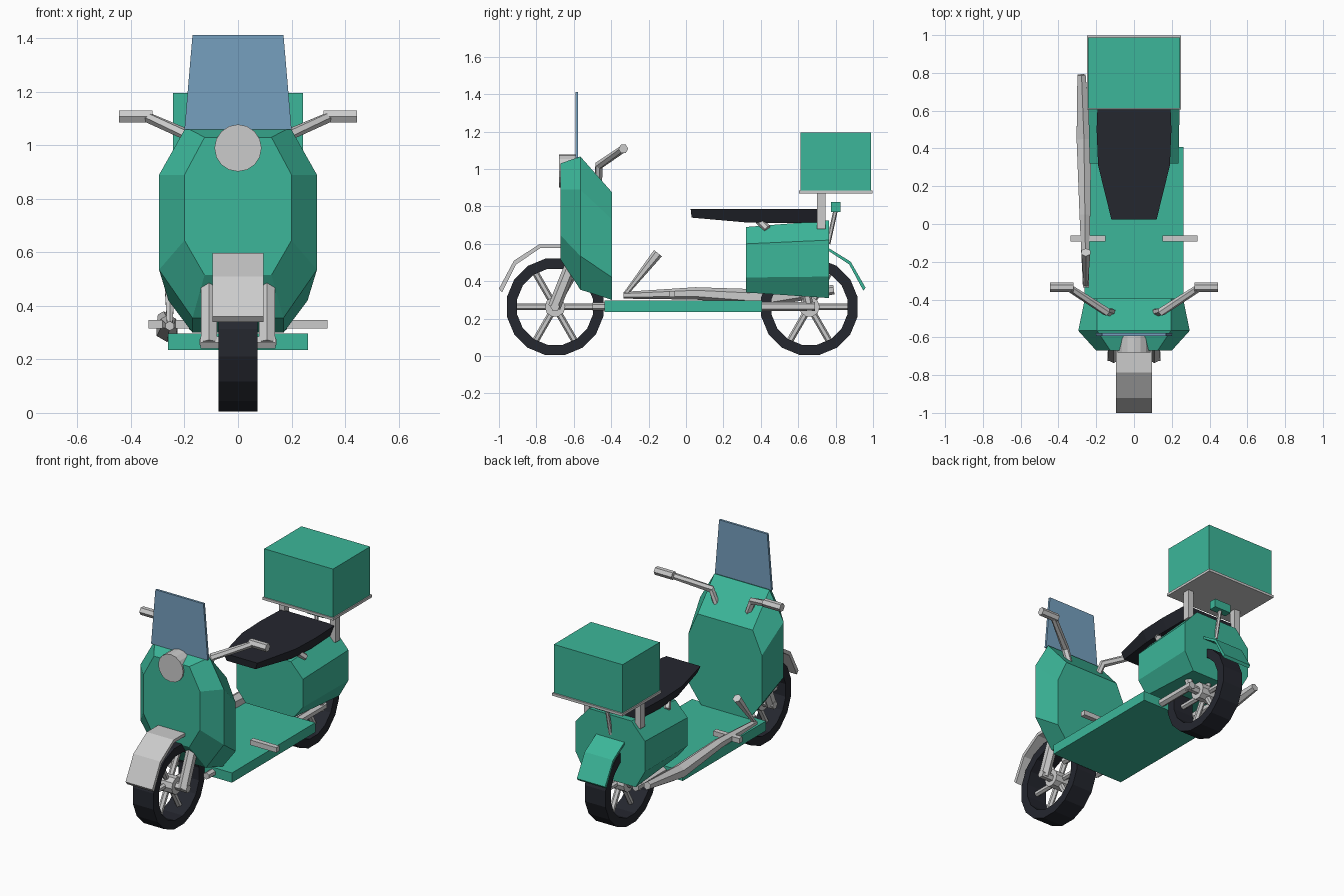
import bpy, bmesh
from math import cos, sin, pi
from mathutils import Vector

if "Cube" in bpy.data.objects:
    bpy.data.objects.remove(bpy.data.objects["Cube"])


def mat(name, c):
    m = bpy.data.materials.new(name)
    m.diffuse_color = (*c, 1)
    m.use_nodes = True
    m.node_tree.nodes["Principled BSDF"].inputs["Base Color"].default_value = m.diffuse_color
    return m


GREEN = mat("green paint", (0.045, 0.47, 0.32))
BLACK = mat("black rubber", (0.018, 0.02, 0.028))
GLASS = mat("blue glass", (0.18, 0.35, 0.52))
MIRROR = lambda pts: pts + [(-x, z) for x, z in reversed(pts)]


def make(name, verts, faces, m=None):
    me = bpy.data.meshes.new(name)
    me.from_pydata([tuple(v) for v in verts], [], faces)
    bm = bmesh.new()
    bm.from_mesh(me)
    bmesh.ops.recalc_face_normals(bm, faces=bm.faces)
    bm.to_mesh(me)
    bm.free()
    ob = bpy.data.objects.new(name, me)
    bpy.context.collection.objects.link(ob)
    if m:
        me.materials.append(m)
    return ob


def loft(name, rings, m=None, closed=False):
    """Skin a list of equal-length rings; cap the ends unless closed."""
    n, k = len(rings[0]), len(rings)
    verts = [v for r in rings for v in r]
    faces = [(i * n + j, i * n + (j + 1) % n, (i + 1) % k * n + (j + 1) % n, (i + 1) % k * n + j)
             for i in range(k if closed else k - 1) for j in range(n)]
    if not closed:
        faces += [tuple(range(n)), tuple(range((k - 1) * n, k * n))]
    return make(name, verts, faces, m)


def box(name, lo, hi, m=None):
    (a, b, c), (d, e, f) = lo, hi
    ring = lambda z: [(a, b, z), (d, b, z), (d, e, z), (a, e, z)]
    return loft(name, [ring(c), ring(f)], m)


def tube(name, path, radii, sides=6, m=None):
    """Round bar through the path points, one radius per point."""
    pts = [Vector(p) for p in path]
    rings = []
    for i, p in enumerate(pts):
        d = (pts[min(i + 1, len(pts) - 1)] - pts[max(i - 1, 0)]).normalized()
        up = Vector((1, 0, 0)) if abs(d.x) < 0.8 else Vector((0, 0, 1))
        u = d.cross(up).normalized()
        v = d.cross(u)
        rings.append([p + radii[i] * (cos(2 * pi * j / sides) * u + sin(2 * pi * j / sides) * v)
                      for j in range(sides)])
    return loft(name, rings, m)


def strip(name, path, half, t, m=None):
    """Bent plate following (y, z) points, thickened downwards."""
    return loft(name, [[(-half, y, z), (half, y, z), (half, y + dy * t, z - t), (-half, y + dy * t, z - t)]
                       for y, z, dy in path], m)


# wheels: tyre ring, hub and six spokes
def wheel(name, y, z=0.263, n=16):
    rings = [[(x, y + r * cos(a), z + r * sin(a)) for x, r in
              ((-0.073, 0.263), (0.073, 0.263), (0.073, 0.207), (-0.073, 0.207))]
             for a in [2 * pi * (i + 0.5) / n for i in range(n)]]
    loft(name + "_tyre", rings, BLACK, closed=True)
    tube(name + "_hub", [(-0.06, y, z), (0.06, y, z)], [0.055] * 2, 10)
    tube(name + "_axle", [(-0.14, y, z), (0.14, y, z)], [0.025] * 2, 6)
    for i in range(6):
        a = i * pi / 3
        tube(name + "_spoke", [(0, y + r * cos(a), z + r * sin(a)) for r in (0.03, 0.215)], [0.018] * 2, 6)


wheel("front_wheel", -0.70)
wheel("rear_wheel", 0.66)

# front leg shield: three octagonal rings
shield = [(-0.67, [(0.125, 1.03), (0.2, 0.89), (0.2, 0.645), (0.125, 0.515)]),
          (-0.565, [(0.195, 1.067), (0.295, 0.89), (0.295, 0.535), (0.17, 0.355)]),
          (-0.395, [(0.195, 0.875), (0.26, 0.73), (0.26, 0.42), (0.17, 0.30)])]
loft("front_shield", [[(x, y, z) for x, z in MIRROR(p)] for y, p in shield], GREEN)

# rear body: two octagonal rings
rear = [(0.32, [(0.15, 0.69), (0.235, 0.60), (0.235, 0.42), (0.17, 0.34)]),
        (0.765, [(0.15, 0.725), (0.245, 0.62), (0.245, 0.425), (0.18, 0.31)])]
loft("rear_body", [[(x, y, z) for x, z in MIRROR(p)] for y, p in rear], GREEN)

# floor board
box("floor_board", (-0.262, -0.435, 0.235), (0.262, 0.407, 0.297), GREEN)

# seat, narrowing to the front
seat = [(0.025, 0.12, 0.785, 0.74), (0.31, 0.19, 0.785, 0.715), (0.5, 0.198, 0.785, 0.71), (0.71, 0.19, 0.785, 0.715)]
loft("seat", [[(-w, y, t), (w, y, t), (w * 0.85, y + 0.005, b), (-w * 0.85, y + 0.005, b)]
              for y, w, t, b in seat], BLACK)

# windscreen and headlight
loft("windscreen", [[(-w, -0.592, z), (w, -0.592, z), (w, -0.577, z), (-w, -0.577, z)]
                    for w, z in ((0.2, 1.06), (0.17, 1.413))], GLASS)
tube("headlight", [(0, -0.68, 0.99), (0, -0.59, 0.99)], [0.088] * 2, 16)

# mudguards
strip("front_mudguard", [(-1.0, 0.36, 0.8), (-0.92, 0.51, 0.6), (-0.785, 0.597, 0.3), (-0.63, 0.597, 0)],
      0.095, 0.02)
strip("rear_mudguard", [(0.75, 0.585, 0), (0.88, 0.505, -0.5), (0.96, 0.365, -0.8)], 0.1, 0.015, GREEN)

# luggage box on its tray
box("luggage_tray", (-0.25, 0.605, 0.87), (0.25, 0.998, 0.886))
box("luggage_box", (-0.243, 0.612, 0.886), (0.243, 0.988, 1.195), GREEN)

# tail light on a stalk
box("tail_light", (-0.06, 0.776, 0.77), (0.06, 0.826, 0.824), GREEN)
tube("tail_light_stalk", [(0, 0.76, 0.6), (0, 0.8, 0.78)], [0.012] * 2)

# paired parts, left and right
for s, side in ((-1, "left"), (1, "right")):
    tube(side + "_handlebar", [(s * 0.10, -0.47, 0.9), (s * 0.145, -0.465, 1.02), (s * 0.34, -0.34, 1.105)],
         [0.02, 0.023, 0.02])
    tube(side + "_grip", [(s * 0.32, -0.335, 1.108), (s * 0.445, -0.335, 1.108)], [0.026] * 2)
    tube(side + "_fork", [(s * 0.108, -0.705, 0.26), (s * 0.108, -0.56, 0.62)], [0.034] * 2)
    box(side + "_foot_peg", (min(s * 0.15, s * 0.335), -0.092, 0.315),
        (max(s * 0.15, s * 0.335), -0.06, 0.347))
    tube(side + "_rear_arm", [(s * 0.125, 0.38, 0.265), (s * 0.125, 0.69, 0.265)], [0.025] * 2)
    tube(side + "_frame_stub", [(s * 0.125, -0.5, 0.265), (s * 0.125, -0.4, 0.265)], [0.022] * 2)
    tube(side + "_rear_strut", [(s * 0.115, 0.66, 0.26), (s * 0.115, 0.63, 0.4)], [0.024] * 2)
    tube(side + "_seat_bracket", [(s * 0.14, 0.39, 0.725), (s * 0.17, 0.435, 0.68)], [0.022] * 2)
    box(side + "_tray_post", (s * 0.18 - 0.02, 0.70, 0.68), (s * 0.18 + 0.02, 0.745, 0.872))

# exhaust and kick lever on the left
tube("exhaust", [(-0.255, -0.335, 0.325), (-0.26, 0.05, 0.335), (-0.265, 0.45, 0.31), (-0.278, 0.79, 0.355)],
     [0.018, 0.033, 0.045, 0.025])
tube("kick_lever", [(-0.255, -0.325, 0.33), (-0.255, -0.15, 0.55)], [0.012, 0.027])
